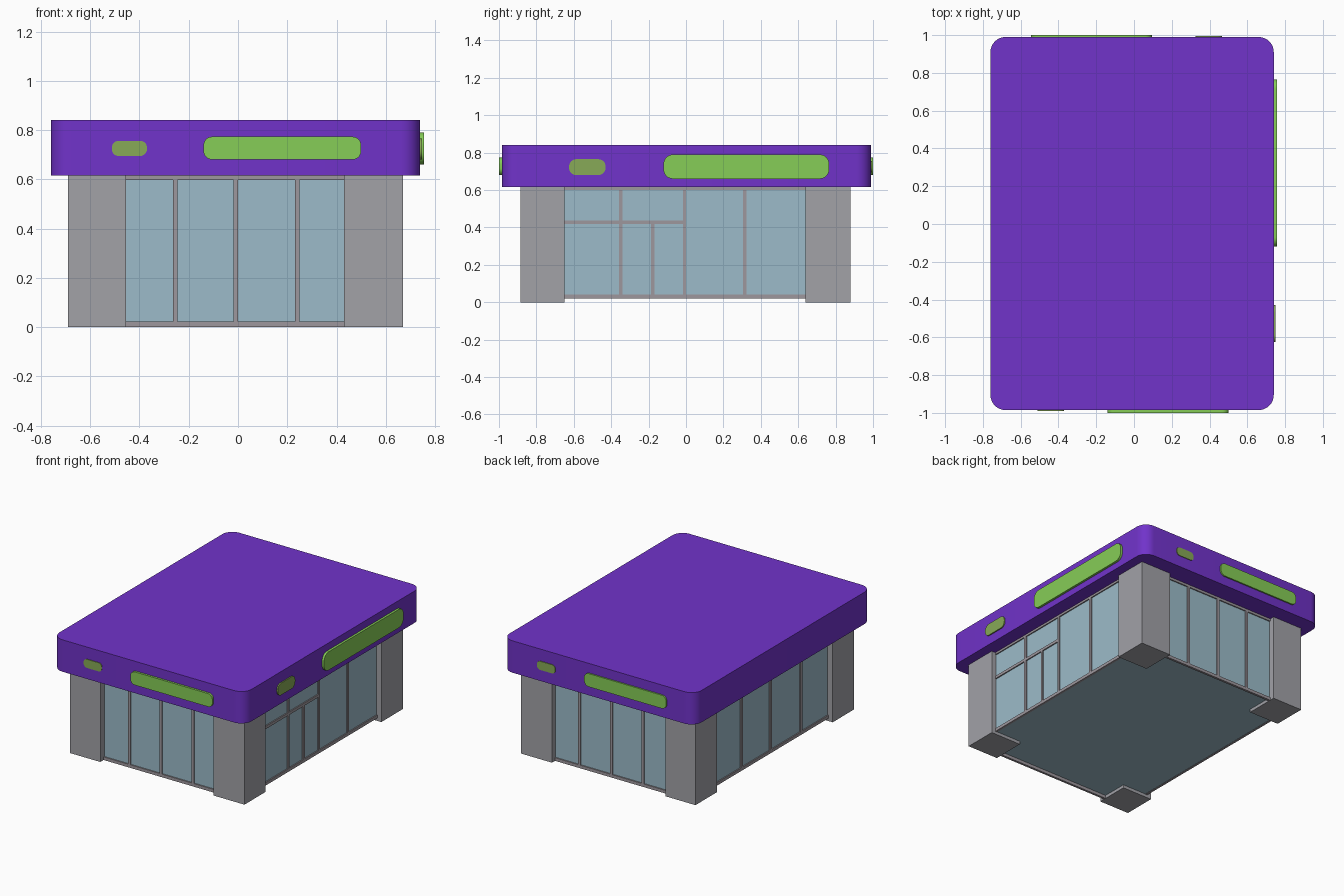
import bpy, bmesh, math
from mathutils import Matrix, Vector

if "Cube" in bpy.data.objects:
    bpy.data.objects.remove(bpy.data.objects["Cube"])


def material(name, rgb):
    m = bpy.data.materials.new(name)
    m.diffuse_color = (*rgb, 1)
    m.use_nodes = True
    m.node_tree.nodes["Principled BSDF"].inputs["Base Color"].default_value = m.diffuse_color
    return m


PURPLE = material("purple", (0.165, 0.033, 0.59))
GREEN = material("bright green", (0.24, 0.61, 0.095))
OLIVE = material("muted green", (0.245, 0.40, 0.095))
GREY = material("pillar grey", (0.36, 0.36, 0.39))
FRAME = material("frame grey", (0.34, 0.31, 0.34))
GLASS = material("glass blue", (0.335, 0.50, 0.585))


def finish(bm, name, mat):
    bmesh.ops.recalc_face_normals(bm, faces=bm.faces)
    mesh = bpy.data.meshes.new(name)
    bm.to_mesh(mesh)
    bm.free()
    mesh.materials.append(mat)
    ob = bpy.data.objects.new(name, mesh)
    bpy.context.collection.objects.link(ob)
    return ob


def box(name, x, y, z, mat):
    bm = bmesh.new()
    bmesh.ops.create_cube(bm, size=1)
    for v in bm.verts:
        v.co = [r[0] + (c + 0.5) * (r[1] - r[0]) for c, r in zip(v.co, (x, y, z))]
    return finish(bm, name, mat)


def slab(name, a, b, r, depth, matrix, mat, steps=8):
    """Rounded rectangle over ranges a and b, extruded by a depth range."""
    bm = bmesh.new()
    corners = [(a[1] - r, b[1] - r), (a[0] + r, b[1] - r),
               (a[0] + r, b[0] + r), (a[1] - r, b[0] + r)]
    verts = []
    for i, (cx, cy) in enumerate(corners):
        for k in range(steps + 1):
            t = math.pi / 2 * (i + k / steps)
            verts.append(bm.verts.new((cx + r * math.cos(t), cy + r * math.sin(t), depth[0])))
    face = bm.faces.new(verts)
    ext = bmesh.ops.extrude_face_region(bm, geom=[face])
    top = [g for g in ext["geom"] if isinstance(g, bmesh.types.BMVert)]
    bmesh.ops.translate(bm, verts=top, vec=(0, 0, depth[1] - depth[0]))
    bm.transform(matrix)
    ob = finish(bm, name, mat)
    bpy.ops.object.select_all(action='DESELECT')
    ob.select_set(True)
    bpy.context.view_layer.objects.active = ob
    bpy.ops.object.shade_smooth_by_angle(angle=math.radians(30))
    return ob


# Roof fascia block
slab("roof", (-0.76, 0.74), (-0.985, 0.99), 0.08, (0.615, 0.84), Matrix(), PURPLE)

# Sign plates: local axes are along the wall, up, outward
FRONT = Matrix(((1, 0, 0, 0), (0, 0, -1, 0), (0, 1, 0, 0), (0, 0, 0, 1)))
BACK = Matrix(((-1, 0, 0, -0.045), (0, 0, 1, 0), (0, 1, 0, 0), (0, 0, 0, 1)))
RIGHT = Matrix(((0, 0, 1, 0), (1, 0, 0, 0), (0, 1, 0, 0), (0, 0, 0, 1)))
for side, m, d in (("front", FRONT, 0.98), ("back", BACK, 0.985)):
    slab(side + "_long_sign", (-0.14, 0.5), (0.68, 0.773), 0.035, (d, 1.0), m, GREEN)
    slab(side + "_small_sign", (-0.512, -0.37), (0.695, 0.756), 0.026, (d, d + 0.01), m, OLIVE)
slab("right_long_sign", (-0.12, 0.765), (0.66, 0.79), 0.05, (0.73, 0.756), RIGHT, GREEN)
slab("right_small_sign", (-0.625, -0.43), (0.68, 0.765), 0.038, (0.73, 0.748), RIGHT, OLIVE)

# Corner pillars
for xn, x in (("left", (-0.69, -0.455)), ("right", (0.43, 0.67))):
    for yn, y in (("front", (-0.885, -0.65)), ("back", (0.64, 0.88))):
        box(f"{yn}_{xn}_pillar", x, y, (0, 0.62), GREY)

# Glazed body between the pillars
X0, X1, Y0, Y1 = -0.65, 0.632, -0.84, 0.838
box("glass_body", (X0, X1), (Y0, Y1), (0.022, 0.62), GLASS)

# Front and back window frames
T, W = 0.008, 0.009
for side, y in (("front", (Y0 - T, Y0 + T)), ("back", (Y1 - T, Y1 + T))):
    box(side + "_sill", (-0.46, 0.44), y, (0, 0.022), FRAME)
    box(side + "_head", (-0.46, 0.44), y, (0.598, 0.62), FRAME)
    for i, x in enumerate((-0.255, -0.01, 0.24)):
        box(f"{side}_mullion_{i}", (x - W, x + W), y, (0.01, 0.61), FRAME)

# Left and right window frames
for side, x in (("left", (X0 - T, X0 + T)), ("right", (X1 - T, X1 + T))):
    box(side + "_sill", x, (-0.66, 0.65), (0.02, 0.042), FRAME)
    box(side + "_head", x, (-0.66, 0.65), (0.6, 0.62), FRAME)
    for i, y in enumerate((-0.348, -0.008, 0.315)):
        box(f"{side}_mullion_{i}", x, (y - W, y + W), (0.03, 0.61), FRAME)

# Door transom and centre post on the right
x = (X1 - T, X1 + T)
box("door_transom", x, (-0.66, -0.008), (0.418, 0.438), FRAME)
box("door_post", x, (-0.187, -0.169), (0.03, 0.425), FRAME)
